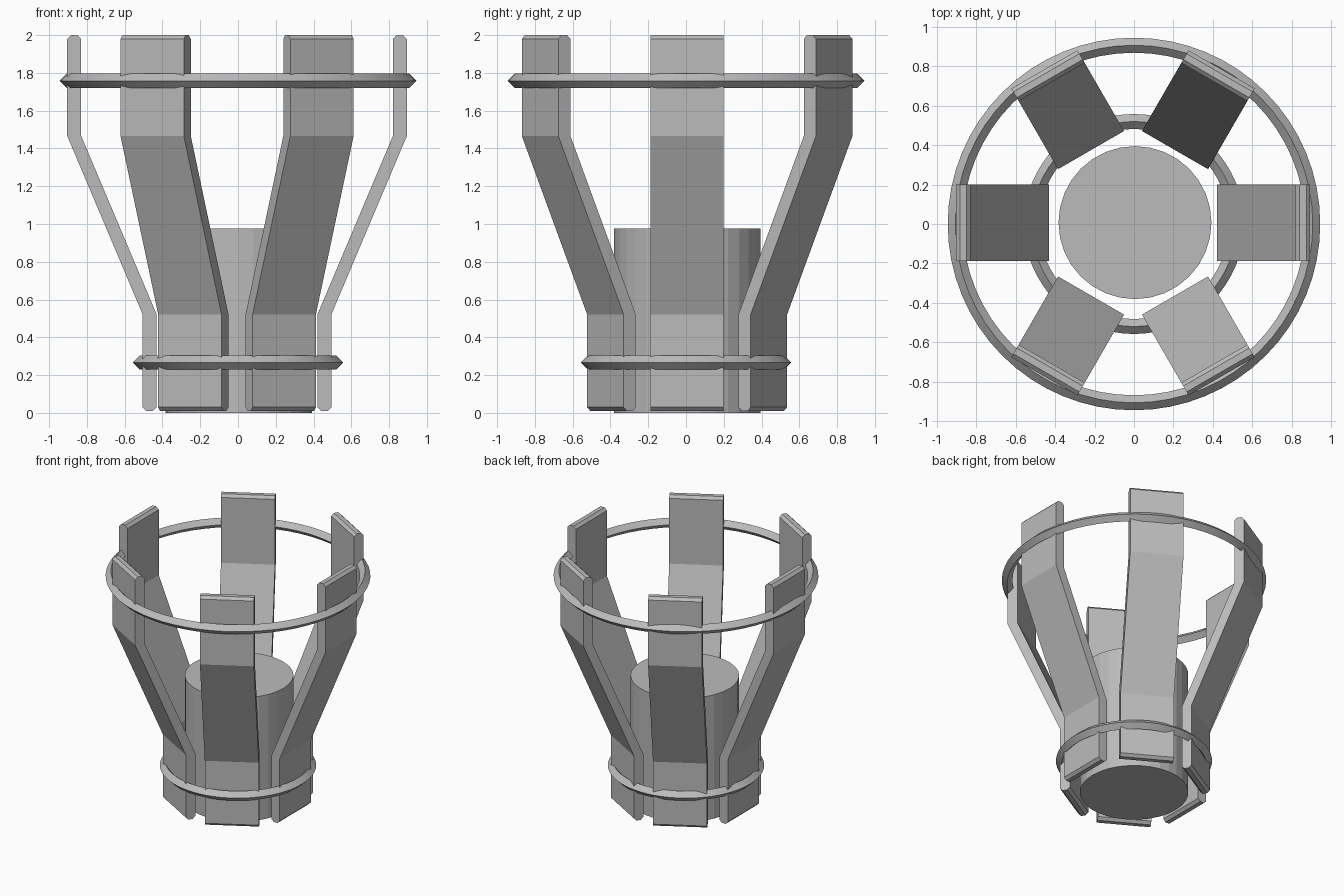
import bpy, bmesh
from math import radians, sin, cos, tau
from mathutils import Matrix

cube = bpy.data.objects.get("Cube")
if cube:
    bpy.data.objects.remove(cube, do_unlink=True)

grey = bpy.data.materials.new("plain_grey")
grey.use_nodes = True
GREY = (0.5, 0.5, 0.5, 1.0)
grey.diffuse_color = GREY
grey.node_tree.nodes["Principled BSDF"].inputs["Base Color"].default_value = GREY


def add_object(name, bm, smooth=False):
    bmesh.ops.recalc_face_normals(bm, faces=bm.faces)
    mesh = bpy.data.meshes.new(name)
    bm.to_mesh(mesh)
    bm.free()
    mesh.materials.append(grey)
    obj = bpy.data.objects.new(name, mesh)
    bpy.context.collection.objects.link(obj)
    if smooth:
        bpy.ops.object.select_all(action="DESELECT")
        obj.select_set(True)
        bpy.context.view_layer.objects.active = obj
        bpy.ops.object.shade_smooth_by_angle(angle=radians(30))
    return obj


# Central drum
bm = bmesh.new()
bmesh.ops.create_cone(bm, cap_ends=True, segments=32, radius1=0.388, radius2=0.388,
                      depth=0.975, matrix=Matrix.Translation((0.005, 0.007, 0.4875)))
add_object("central_drum", bm)

# Bent slats: side profile (radius, height), extruded across the width
THICK, WIDTH, CHAMFER = 0.074, 0.387, 0.02
path = [(0.5, 0.01), (0.5, 0.522), (0.899, 1.466), (0.899, 2.0)]
(r0, z0), (r1, z1), (r2, z2), (r3, z3) = path
profile = [
    (r0 - CHAMFER, z0), (r0, z0 + CHAMFER), (r1, z1), (r2, z2),
    (r3, z3 - CHAMFER), (r3 - CHAMFER, z3),
    (r3 - THICK + CHAMFER, z3), (r3 - THICK, z3 - CHAMFER),
    (r2 - THICK, z2), (r1 - THICK, z1),
    (r0 - THICK, z0 + CHAMFER), (r0 - THICK + CHAMFER, z0),
]
for i in range(6):
    bm = bmesh.new()
    face = bm.faces.new([bm.verts.new((r, -WIDTH / 2, z)) for r, z in profile])
    new = bmesh.ops.extrude_face_region(bm, geom=[face])["geom"]
    bmesh.ops.translate(bm, vec=(0, WIDTH, 0),
                        verts=[v for v in new if isinstance(v, bmesh.types.BMVert)])
    place = Matrix.Translation((-0.005, 0.006, 0)) @ Matrix.Rotation(i * tau / 6, 4, "Z")
    bmesh.ops.transform(bm, matrix=place, verts=bm.verts)
    add_object(f"slat_{i + 1}", bm)


# Hoops with a diamond cross-section
def hoop(name, radius, height, half=0.038, steps=64):
    bm = bmesh.new()
    section = [(radius + half, height), (radius, height + half),
               (radius - half, height), (radius, height - half)]
    rings = [[bm.verts.new((r * cos(i * tau / steps), r * sin(i * tau / steps), z))
              for r, z in section] for i in range(steps)]
    for i in range(steps):
        a, b = rings[i], rings[(i + 1) % steps]
        for j in range(4):
            k = (j + 1) % 4
            bm.faces.new((a[j], b[j], b[k], a[k]))
    add_object(name, bm, smooth=True)


hoop("upper_hoop", 0.907, 1.758)
hoop("lower_hoop", 0.52, 0.267)
